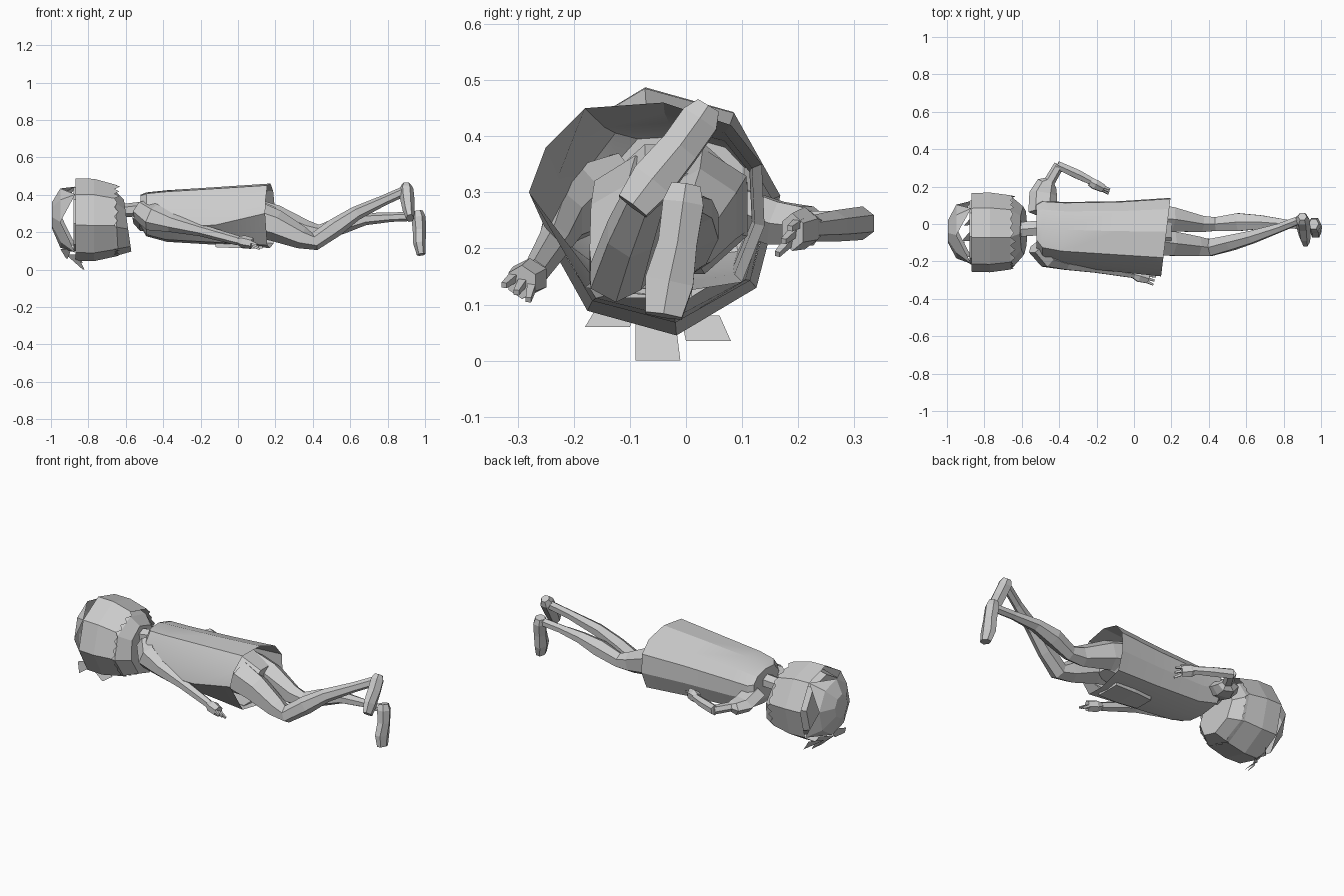
import bpy, math, random
from mathutils import Vector

random.seed(4)
grey = bpy.data.materials.new("light grey")
grey.diffuse_color = (0.6, 0.6, 0.6, 1)


def add_mesh(name, verts, faces, smooth=0):
    me = bpy.data.meshes.new(name)
    me.from_pydata([tuple(v) for v in verts], [], faces)
    me.materials.append(grey)
    me.validate()
    ob = bpy.data.objects.new(name, me)
    bpy.context.collection.objects.link(ob)
    if smooth:
        bpy.ops.object.select_all(action='DESELECT')
        ob.select_set(True)
        bpy.context.view_layer.objects.active = ob
        bpy.ops.object.shade_smooth_by_angle(angle=math.radians(smooth))
    return ob


def loft(name, rings, cap_a=True, cap_b=True, smooth=0):
    """Skin a list of equal-length closed rings."""
    n = len(rings[0])
    verts = [v for r in rings for v in r]
    faces = []
    for i in range(len(rings) - 1):
        for j in range(n):
            a, b = i * n + j, i * n + (j + 1) % n
            faces.append((a, b, b + n, a + n))
    if cap_a:
        faces.append(tuple(reversed(range(n))))
    if cap_b:
        faces.append(tuple(range(len(verts) - n, len(verts))))
    return add_mesh(name, verts, faces, smooth)


def limb(name, path, sides=6):
    """Tapered tube through (x, y, z, half width, half height)."""
    pts = [Vector(p[:3]) for p in path]
    rings = []
    for i, p in enumerate(path):
        d = (pts[min(i + 1, len(pts) - 1)] - pts[max(i - 1, 0)]).normalized()
        ref = Vector((0, 1, 0)) if abs(d.y) < 0.8 else Vector((0, 0, 1))
        up = d.cross(ref).normalized()
        side = up.cross(d).normalized()
        ring = []
        for k in range(sides):
            a = 2 * math.pi * (k + 0.5) / sides
            ring.append(pts[i] + side * math.cos(a) * p[3] + up * math.sin(a) * p[4])
        rings.append(ring)
    return loft(name, rings)


def oval(x, cy, cz, ry, rz, n=8, turn=0.0, slant=0.0):
    """Polygon ring across x; slant leans its lower half toward +x."""
    ring = []
    for k in range(n):
        a = 2 * math.pi * (k + 0.5) / n + math.radians(turn)
        ring.append((x - slant * math.sin(a), cy + ry * math.cos(a), cz + rz * math.sin(a)))
    return ring


# Long coat: one profile scaled from the shoulders to the open slanted hem
hem = [(-0.28, 0.30), (-0.25, 0.38), (-0.18, 0.45), (-0.04, 0.46), (0.08, 0.42),
       (0.135, 0.35), (0.14, 0.24), (0.10, 0.14), (-0.06, 0.115), (-0.18, 0.13)]


def coat_ring(x, cy, cz, sy, sz, lean, drop):
    """drop lowers the widest corner on the near side."""
    ring = [(x + lean * (y + 0.07), cy + (y + 0.07) * sy, cz + (z - 0.28) * sz)
            for y, z in hem]
    for k, f in ((0, 1), (1, 0.6)):
        ring[k] = (ring[k][0], ring[k][1], ring[k][2] - drop * f)
    return ring


loft("coat", [coat_ring(-0.52, -0.02, 0.31, 0.60, 0.50, 0, 0.02),
              coat_ring(-0.49, -0.04, 0.29, 0.78, 0.68, 0, 0.04),
              coat_ring(-0.38, -0.055, 0.28, 0.82, 0.80, 0.05, 0.07),
              coat_ring(-0.10, -0.065, 0.28, 0.89, 0.90, 0.1, 0.06),
              coat_ring(0.17, -0.07, 0.28, 1, 1, 0.12, 0)], cap_b=False, smooth=22)

# Body inside the coat and the flap on its underside
loft("hips", [oval(-0.10, -0.03, 0.27, 0.12, 0.12), oval(0.08, -0.02, 0.27, 0.14, 0.125),
              oval(0.20, -0.03, 0.26, 0.11, 0.08)])
loft("coat_flap", [oval(-0.12, -0.06, 0.13, 0.08, 0.015, 4), oval(0.0, -0.06, 0.125, 0.1, 0.015, 4),
                   oval(0.13, -0.06, 0.12, 0.1, 0.012, 4)])
limb("neck", [(-0.62, -0.03, 0.315, 0.045, 0.035), (-0.50, -0.02, 0.325, 0.045, 0.04)])

# Head: boxy skull narrowing to the jaw
T = -15
loft("head", [oval(-0.88, -0.045, 0.27, 0.17, 0.17, 8, T),
              oval(-0.76, -0.045, 0.265, 0.20, 0.20, 8, T),
              oval(-0.65, -0.045, 0.25, 0.19, 0.175, 8, T, 0.01),
              oval(-0.59, -0.035, 0.235, 0.13, 0.14, 8, T, 0.02)])

# Hair: coarse faceted shell with wedge gaps round the crown
n = 8
R = [oval(-0.995, -0.04, 0.29, 0.06, 0.07, n, T), oval(-0.95, -0.04, 0.275, 0.145, 0.16, n, T),
     oval(-0.87, -0.045, 0.267, 0.212, 0.222, n, T), oval(-0.77, -0.045, 0.265, 0.215, 0.222, n, T),
     oval(-0.66, -0.045, 0.262, 0.20, 0.195, n, T)]
verts = [v for r in R for v in r]
faces = [tuple(range(n))]
for i in range(4):
    for j in range(n):
        a, b = i * n + j, i * n + (j + 1) % n
        if i == 1:
            faces.append((a, b, a + n) if j % 2 else (a, b, b + n))
        else:
            faces.append((a, b, b + n, a + n))
for j in range(n):                      # jagged tips toward the face
    a, b = Vector(R[4][j]), Vector(R[4][(j + 1) % n])
    for k in range(3):
        p, q = a.lerp(b, k / 3), a.lerp(b, (k + 1) / 3)
        tip = (p + q) / 2 + Vector((random.uniform(0.01, 0.03), 0, 0))
        faces.append((len(verts), len(verts) + 1, len(verts) + 2))
        verts += [p, q, tip]
add_mesh("hair", verts, faces)

# Loose locks hanging below the head
for x, y, z, dx, dy, dz in ((-0.89, -0.06, 0.08, 0.06, 0.01, -0.08),
                            (-0.88, 0.02, 0.08, 0.04, 0.02, -0.045),
                            (-0.92, -0.12, 0.11, 0.0, -0.02, -0.05)):
    add_mesh("hair_lock", [(x - 0.03, y - 0.03, z), (x + 0.03, y + 0.04, z),
                           (x + dx + 0.01, y + dy + 0.04, z + dz), (x + dx, y + dy - 0.04, z + dz)],
             [(0, 1, 2, 3)])

# Shoulder sleeves and arms
limb("near_arm", [(-0.52, -0.12, 0.32, 0.05, 0.06), (-0.46, -0.19, 0.28, 0.05, 0.075),
                  (-0.36, -0.215, 0.25, 0.035, 0.05), (-0.2, -0.235, 0.21, 0.03, 0.032),
                  (0.0, -0.27, 0.155, 0.022, 0.026)])
limb("far_upper_arm", [(-0.49, 0.06, 0.28, 0.045, 0.075), (-0.485, 0.16, 0.245, 0.045, 0.075),
                       (-0.465, 0.215, 0.24, 0.04, 0.055), (-0.45, 0.23, 0.245, 0.025, 0.03),
                       (-0.40, 0.315, 0.245, 0.025, 0.028)])
limb("far_forearm", [(-0.41, 0.315, 0.245, 0.025, 0.03), (-0.30, 0.265, 0.24, 0.028, 0.028),
                     (-0.20, 0.215, 0.235, 0.02, 0.022)])


# Hands: palm plus short finger blades
def hand(name, base, along, across, wide, tall):
    b, u, w = Vector(base), Vector(along).normalized(), Vector(across).normalized()
    p, q = b + u * 0.03, b + u * 0.08
    limb(name + "_palm", [(*b, 0.024, 0.022), (*p, wide, tall), (*q, wide * 0.8, tall * 0.9)])
    for k in (-1, 0, 1):
        s = q + w * 0.018 * k - u * 0.01
        e = s + u * 0.045 + w * 0.008 * k - Vector((0, 0, 0.012))
        limb(name + "_finger", [(*s, 0.011, 0.011), (*e, 0.007, 0.007)], 4)


hand("near_hand", (0.0, -0.27, 0.155), (1, -0.3, -0.2), (0.3, 1, -0.6), 0.036, 0.034)
hand("far_hand", (-0.235, 0.225, 0.24), (1, -0.5, -0.15), (0.2, 0.5, 1), 0.03, 0.038)

# Legs: near one bent up at the knee, far one almost straight
limb("near_leg", [(0.08, -0.09, 0.27, 0.085, 0.10), (0.2, -0.105, 0.235, 0.075, 0.085),
                  (0.34, -0.12, 0.17, 0.06, 0.06), (0.41, -0.125, 0.15, 0.052, 0.048),
                  (0.52, -0.10, 0.225, 0.046, 0.05), (0.63, -0.07, 0.30, 0.038, 0.038),
                  (0.78, -0.02, 0.37, 0.026, 0.028), (0.88, 0.02, 0.415, 0.024, 0.027)])
limb("far_leg", [(0.08, 0.03, 0.28, 0.09, 0.1), (0.2, 0.025, 0.26, 0.075, 0.085),
                 (0.36, 0.0, 0.205, 0.05, 0.06), (0.44, 0.0, 0.195, 0.042, 0.045),
                 (0.56, 0.01, 0.24, 0.055, 0.048), (0.68, 0.01, 0.27, 0.042, 0.033),
                 (0.82, 0.0, 0.28, 0.026, 0.025), (0.95, -0.01, 0.285, 0.025, 0.025)])
limb("near_foot", [(0.90, 0.04, 0.455, 0.025, 0.024), (0.90, 0.025, 0.43, 0.04, 0.038),
                   (0.905, -0.01, 0.38, 0.04, 0.038), (0.912, -0.06, 0.32, 0.045, 0.032),
                   (0.92, -0.095, 0.275, 0.035, 0.022)])
limb("far_foot", [(0.96, 0.0, 0.312, 0.03, 0.028), (0.965, -0.005, 0.28, 0.042, 0.038),
                  (0.97, -0.015, 0.21, 0.04, 0.036), (0.97, -0.03, 0.14, 0.05, 0.033),
                  (0.98, -0.04, 0.08, 0.038, 0.024)])
